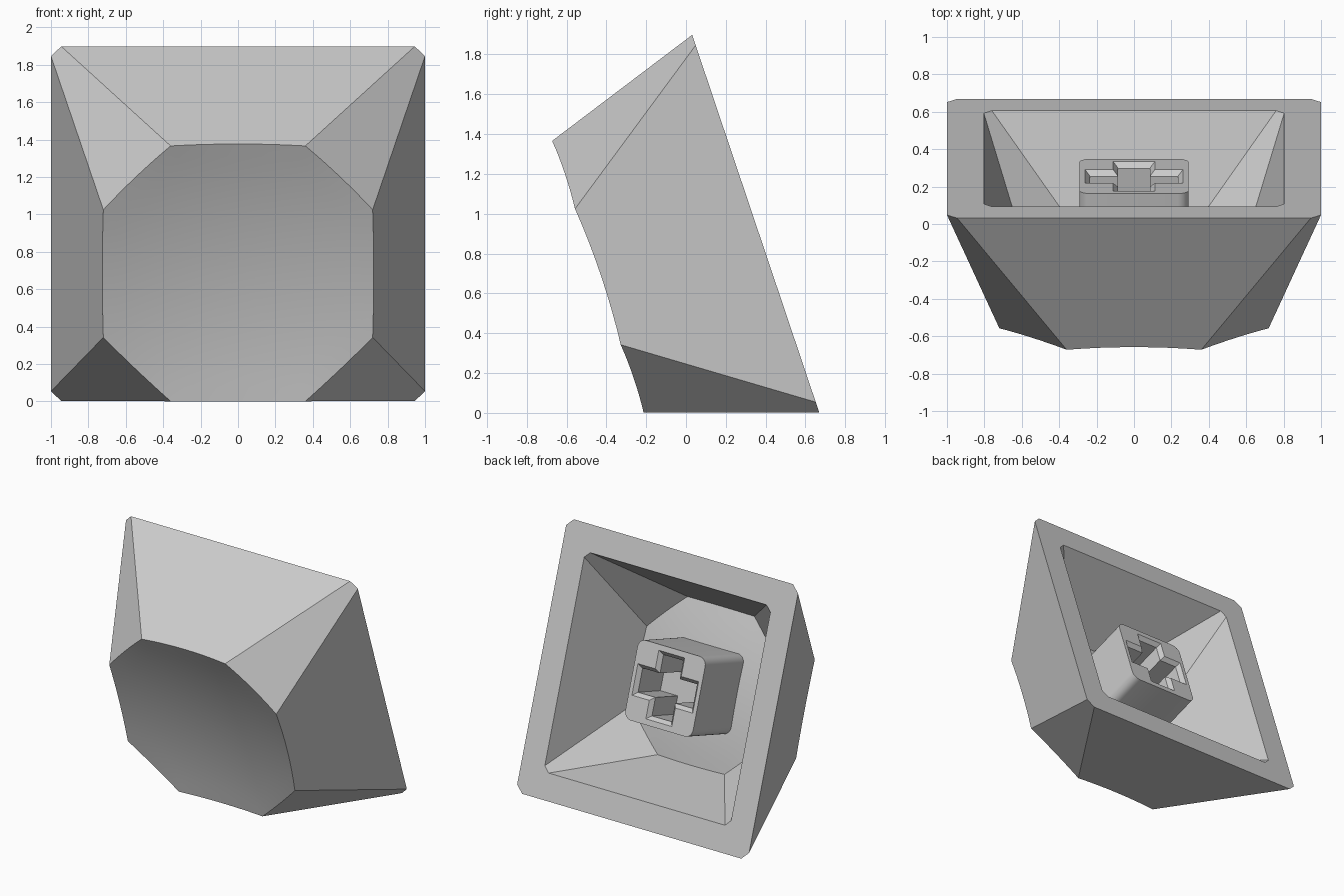
import bpy, bmesh, math
from mathutils import Matrix

if "Cube" in bpy.data.objects:
    bpy.data.objects.remove(bpy.data.objects["Cube"])

# Tilted frame: columns are width, slope-up and depth axes, origin at centre of the open rim
S, C = 0.319, 0.948
FRAME = Matrix(((1, 0, 0, 0), (0, -S, -C, 0.35), (0, C, -S, 0.95), (0, 0, 0, 1)))

grey = bpy.data.materials.new("plastic_grey")
grey.diffuse_color = (0.6, 0.6, 0.6, 1)
grey.use_nodes = True
grey.node_tree.nodes["Principled BSDF"].inputs["Base Color"].default_value = grey.diffuse_color


def finish(bm, name):
    bmesh.ops.recalc_face_normals(bm, faces=bm.faces)
    bm.transform(FRAME)
    me = bpy.data.meshes.new(name)
    bm.to_mesh(me)
    bm.free()
    me.materials.append(grey)
    ob = bpy.data.objects.new(name, me)
    bpy.context.collection.objects.link(ob)
    return ob


def octagon(w, c):
    # square of half-width w whose straight sides end at +-c, counter-clockwise
    return [(w, -c), (w, c), (c, w), (-c, w), (-w, c), (-w, -c), (-c, -w), (c, -w)]


def tapered_skin(bm, base_w, base_c, top_w, top_c, height, radius=3.9, n=8, rings=10):
    """Eight flat walls rising to a spherically dished octagon; returns the base loop."""
    base, top = octagon(base_w, base_c), octagon(top_w, top_c)
    r2 = top_w ** 2 + top_c ** 2
    lower = [bm.verts.new((x, y, 0)) for x, y in base]
    outline = []
    for i in range(8):
        (ax, ay), (bx, by) = top[i], top[(i + 1) % 8]
        (cx, cy), (dx, dy) = base[i], base[(i + 1) % 8]
        spread = math.hypot(cx + dx, cy + dy) / math.hypot(ax + bx, ay + by) - 1
        for j in range(n):
            x, y = ax + (bx - ax) * j / n, ay + (by - ay) * j / n
            dip = (r2 - x * x - y * y) / (2 * radius)
            k = 1 + spread * dip / height     # keep the curved rim on the wall plane
            outline.append((x * k, y * k, height - dip))
    loops = [[bm.verts.new(p) for p in outline]]
    for r in range(1, rings):
        s = 1 - r / rings
        loops.append([bm.verts.new((x * s, y * s,
                      height - (r2 - (x * x + y * y) * s * s) / (2 * radius)))
                      for x, y, _ in outline])
    m = len(outline)
    centre = bm.verts.new((0, 0, height - r2 / (2 * radius)))
    for a, b in zip(loops, loops[1:]):
        for i in range(m):
            bm.faces.new((a[i], a[(i + 1) % m], b[(i + 1) % m], b[i]))
    for i in range(m):
        bm.faces.new((loops[-1][i], loops[-1][(i + 1) % m], centre))
    for i in range(8):
        arc = [loops[0][(i * n + j) % m] for j in range(n + 1)]
        bm.faces.new([lower[(i + 1) % 8], lower[i]] + arc)
    return lower


def loft(name, sections):
    """Closed solid through (outline, depth) sections."""
    bm = bmesh.new()
    loops = [[bm.verts.new((x, y, h)) for x, y in pts] for pts, h in sections]
    for a, b in zip(loops, loops[1:]):
        for i in range(len(a)):
            j = (i + 1) % len(a)
            bm.faces.new((a[i], a[j], b[j], b[i]))
    bm.faces.new(loops[0])
    bm.faces.new(loops[-1])
    return finish(bm, name)


def smooth(ob):
    bpy.ops.object.select_all(action='DESELECT')
    ob.select_set(True)
    bpy.context.view_layer.objects.active = ob
    bpy.ops.object.shade_smooth_by_angle(angle=math.radians(25))


# Hollow cap: outer skin, inner skin and the flat rim joining them
bm = bmesh.new()
outer = tapered_skin(bm, 1.0, 0.945, 0.72, 0.36, 0.836)
inner = tapered_skin(bm, 0.803, 0.76, 0.576, 0.288, 0.63)
for i in range(8):
    j = (i + 1) % 8
    bm.faces.new((outer[i], outer[j], inner[j], inner[i]))
smooth(finish(bm, "cap_shell"))


# Mounting stem: rounded square post
def rounded_square(w, r, steps=6):
    pts = []
    for q in range(4):
        cx, cy = [(1, 1), (-1, 1), (-1, -1), (1, -1)][q]
        for k in range(steps + 1):
            a = math.pi / 2 * (q + k / steps)
            pts.append((cx * (w - r) + r * math.cos(a), cy * (w - r) + r * math.sin(a)))
    return pts


def cross(lx, ly, tx, ty):
    return [(lx, -ty), (lx, ty), (tx, ty), (tx, ly), (-tx, ly), (-tx, ty),
            (-lx, ty), (-lx, -ty), (-tx, -ty), (-tx, -ly), (tx, -ly), (tx, -ty)]


post = rounded_square(0.292, 0.06)
stem = loft("mounting_stem", [(post, 0.10), (post, 0.64)])

# Cross socket with a bevelled lead-in
wide, narrow = cross(0.262, 0.25, 0.112, 0.115), cross(0.235, 0.223, 0.085, 0.088)
socket = loft("socket_cutter", [(wide, 0.05), (wide, 0.10), (narrow, 0.13), (narrow, 0.42)])
socket.hide_render = True
socket.hide_set(True)
cut = stem.modifiers.new("socket", 'BOOLEAN')
cut.operation = 'DIFFERENCE'
cut.solver = 'EXACT'
cut.object = socket
smooth(stem)
